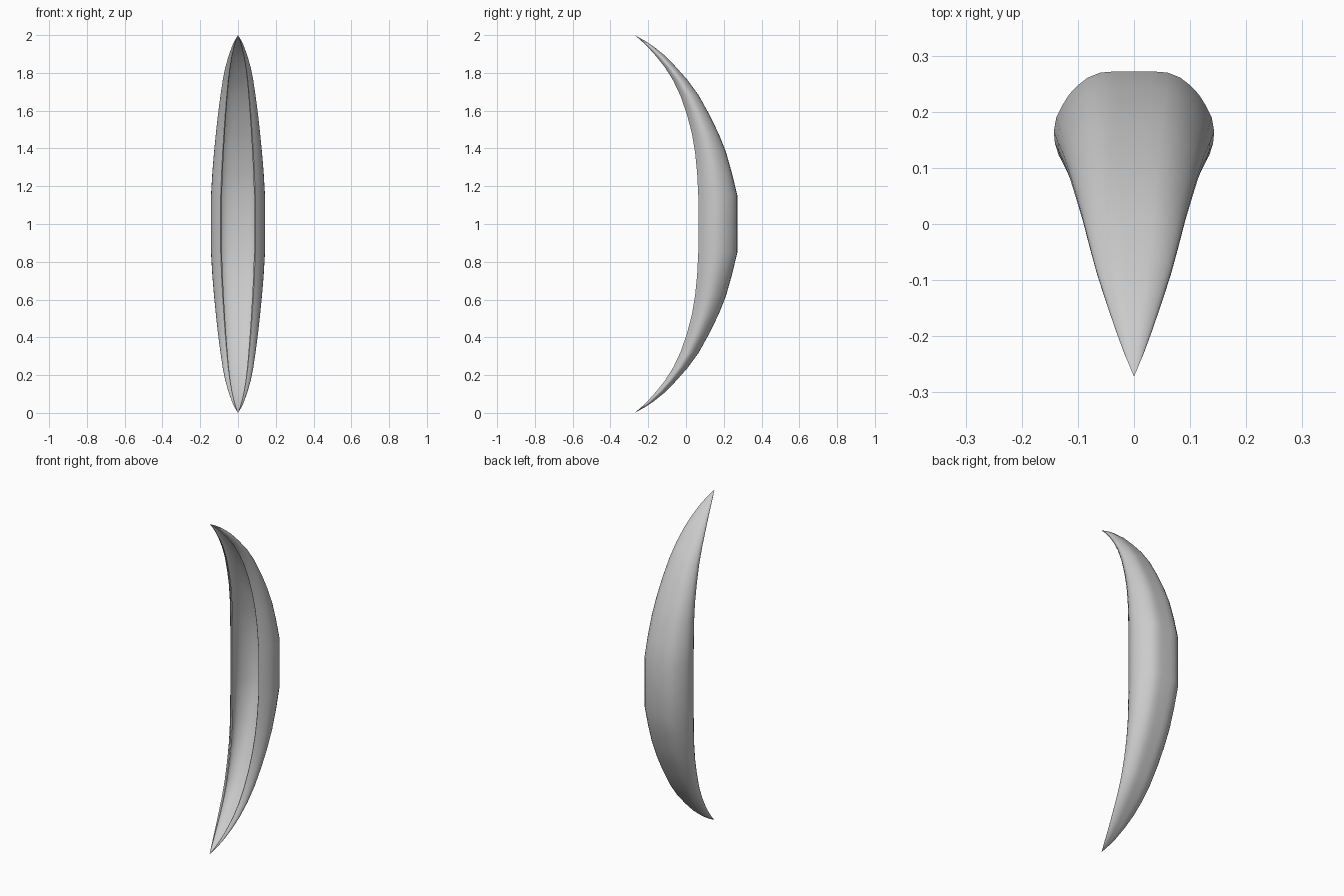
import bpy, bmesh

if "Cube" in bpy.data.objects:
    bpy.data.objects.remove(bpy.data.objects["Cube"])

# Stations along half the height: z, front rim y, back y, half width
STATIONS = [
    (0.03, -0.237, -0.218, 0.018), (0.06, -0.205, -0.172, 0.032),
    (0.11, -0.160, -0.110, 0.050), (0.17, -0.112, -0.052, 0.067),
    (0.24, -0.068, 0.010, 0.081), (0.32, -0.030, 0.068, 0.093),
    (0.42, 0.005, 0.123, 0.106), (0.52, 0.031, 0.172, 0.117),
    (0.62, 0.048, 0.212, 0.127), (0.73, 0.059, 0.243, 0.136),
    (0.85, 0.065, 0.272, 0.143),
]
# Half of the C-shaped section, from centre back to front rim (width, depth fractions)
SECTION = [(0, 1), (.22, 1), (.42, .99), (.58, .945), (.7, .88), (.81, .8), (.9, .70),
           (.97, .6), (1, .48), (.985, .38), (.94, .28), (.86, .18), (.76, .085), (.64, 0)]


def section_loop():
    """Closed thin C: outer skin from rim to rim, then inner skin back."""
    outer = [(-x, d) for x, d in reversed(SECTION[1:])] + SECTION
    inner = [(x * 0.93, 0.5 + (d - 0.5) * 0.93) for x, d in reversed(outer)]
    return outer + inner


def loft(name, stations, tips):
    bm = bmesh.new()
    loop = section_loop()
    rings = [[bm.verts.new((w * x, yf + (yb - yf) * d, z)) for x, d in loop]
             for z, yf, yb, w in stations]
    n = len(loop)
    for a, b in zip(rings, rings[1:]):
        for i in range(n):
            j = (i + 1) % n
            bm.faces.new((a[i], a[j], b[j], b[i]))
    # Pointed ends
    for ring, tip in ((rings[0], tips[0]), (rings[-1], tips[1])):
        v = bm.verts.new(tip)
        for i in range(n):
            bm.faces.new((ring[i], ring[(i + 1) % n], v))
    bmesh.ops.recalc_face_normals(bm, faces=bm.faces)
    mesh = bpy.data.meshes.new(name)
    bm.to_mesh(mesh)
    bm.free()
    obj = bpy.data.objects.new(name, mesh)
    bpy.context.collection.objects.link(obj)
    bpy.context.view_layer.objects.active = obj
    obj.select_set(True)
    bpy.ops.object.shade_smooth_by_angle(angle=0.6)
    return obj


# Hollow crescent shell, mirrored about mid height
full = STATIONS + [(2 - z, f, b, w) for z, f, b, w in reversed(STATIONS)]
loft("crescent_shell", full, ((0, -0.272, 0), (0, -0.272, 2)))
